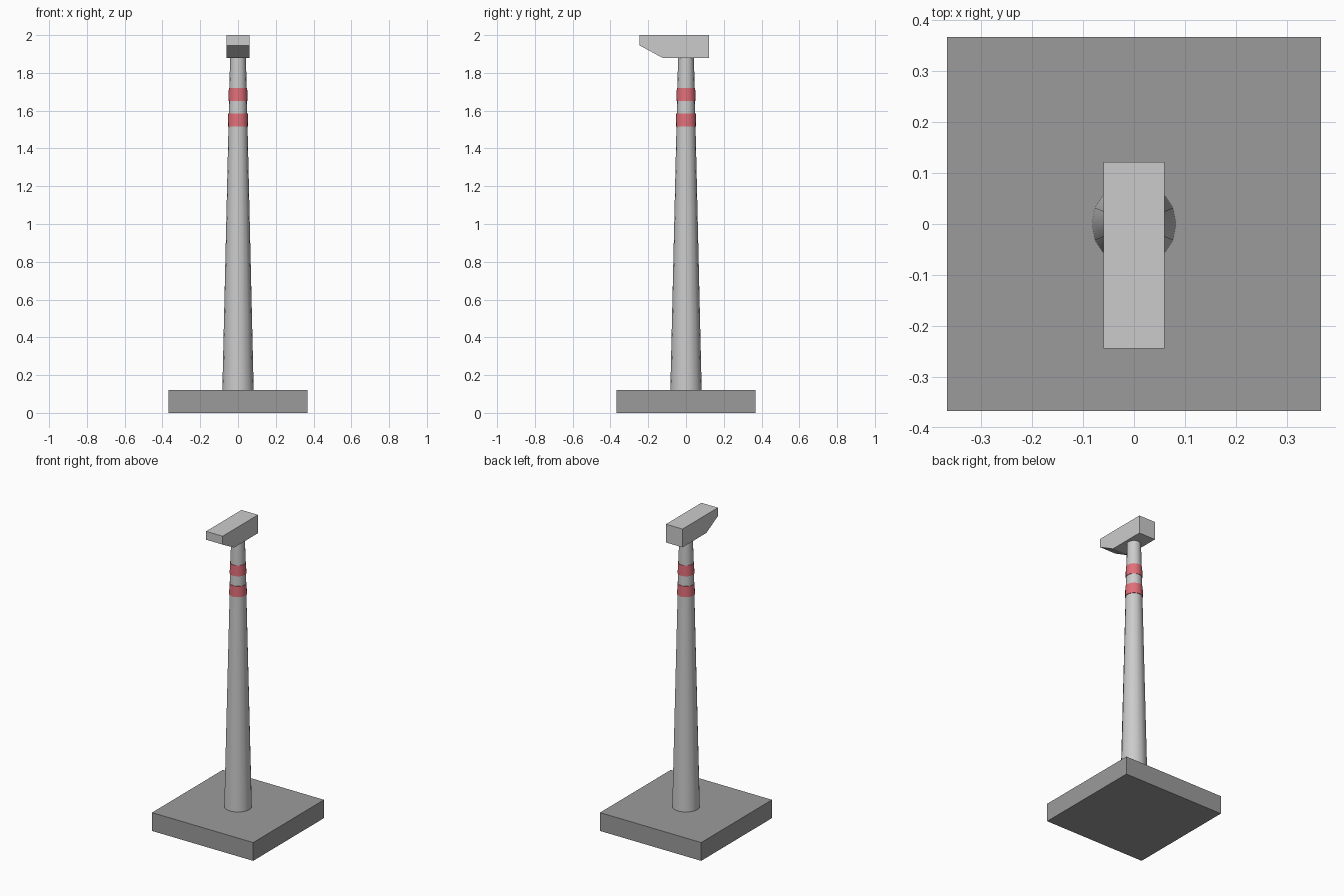
import bpy, bmesh, math

if "Cube" in bpy.data.objects:
    bpy.data.objects.remove(bpy.data.objects["Cube"])

SIDES = 16
Z0, Z1 = 0.12, 1.88      # tower foot and top
R0, R1 = 0.083, 0.042    # tower radii at foot and top


def material(name, color):
    m = bpy.data.materials.new(name)
    m.diffuse_color = (*color, 1)
    m.use_nodes = True
    m.node_tree.nodes["Principled BSDF"].inputs["Base Color"].default_value = m.diffuse_color
    return m


def finish(name, bm, mat=None):
    bmesh.ops.recalc_face_normals(bm, faces=bm.faces)
    me = bpy.data.meshes.new(name)
    bm.to_mesh(me)
    bm.free()
    ob = bpy.data.objects.new(name, me)
    bpy.context.collection.objects.link(ob)
    if mat:
        me.materials.append(mat)
    return ob


def tower_radius(z):
    return R0 + (R1 - R0) * (z - Z0) / (Z1 - Z0)


def tapered_section(name, z_low, z_high, extra=0.0, mat=None):
    """Capped slice of the tower cone, optionally a little thicker."""
    bm = bmesh.new()
    rings = [[bm.verts.new((r * math.cos(a), r * math.sin(a), z))
              for a in (2 * math.pi * i / SIDES for i in range(SIDES))]
             for z in (z_low, z_high) for r in (tower_radius(z) + extra,)]
    low, high = rings
    for i in range(SIDES):
        j = (i + 1) % SIDES
        bm.faces.new((low[i], low[j], high[j], high[i])).smooth = True
    bm.faces.new(low[::-1])
    bm.faces.new(high)
    ob = finish(name, bm, mat)
    bpy.ops.object.select_all(action='DESELECT')
    ob.select_set(True)
    bpy.context.view_layer.objects.active = ob
    bpy.ops.object.shade_smooth_by_angle(angle=math.radians(35))
    return ob


def extruded_profile(name, points, half_width, mat=None):
    """Side profile (y, z) extruded across x."""
    bm = bmesh.new()
    face = bm.faces.new([bm.verts.new((-half_width, y, z)) for y, z in points])
    out = bmesh.ops.extrude_face_region(bm, geom=[face])
    verts = [g for g in out['geom'] if isinstance(g, bmesh.types.BMVert)]
    bmesh.ops.translate(bm, verts=verts, vec=(2 * half_width, 0, 0))
    return finish(name, bm, mat)


dark = material("dark_concrete", (0.33, 0.33, 0.33))
red = material("red_paint", (0.75, 0.16, 0.19))

# Square foundation slab
S = 0.367
extruded_profile("foundation", [(-S, 0), (S, 0), (S, Z0), (-S, Z0)], S, dark)

# Tapered tower
tapered_section("tower", Z0, Z1)

# Painted warning bands, slightly proud of the tower
for name, z_low, z_high in (("lower_band", 1.515, 1.585), ("upper_band", 1.65, 1.72)):
    tapered_section(name, z_low, z_high, 0.003, red)

# Machine housing with chamfered underside at the front
extruded_profile("housing", [(-0.245, 2.0), (-0.245, 1.945), (-0.125, 1.88),
                             (0.122, 1.88), (0.122, 2.0)], 0.06)
